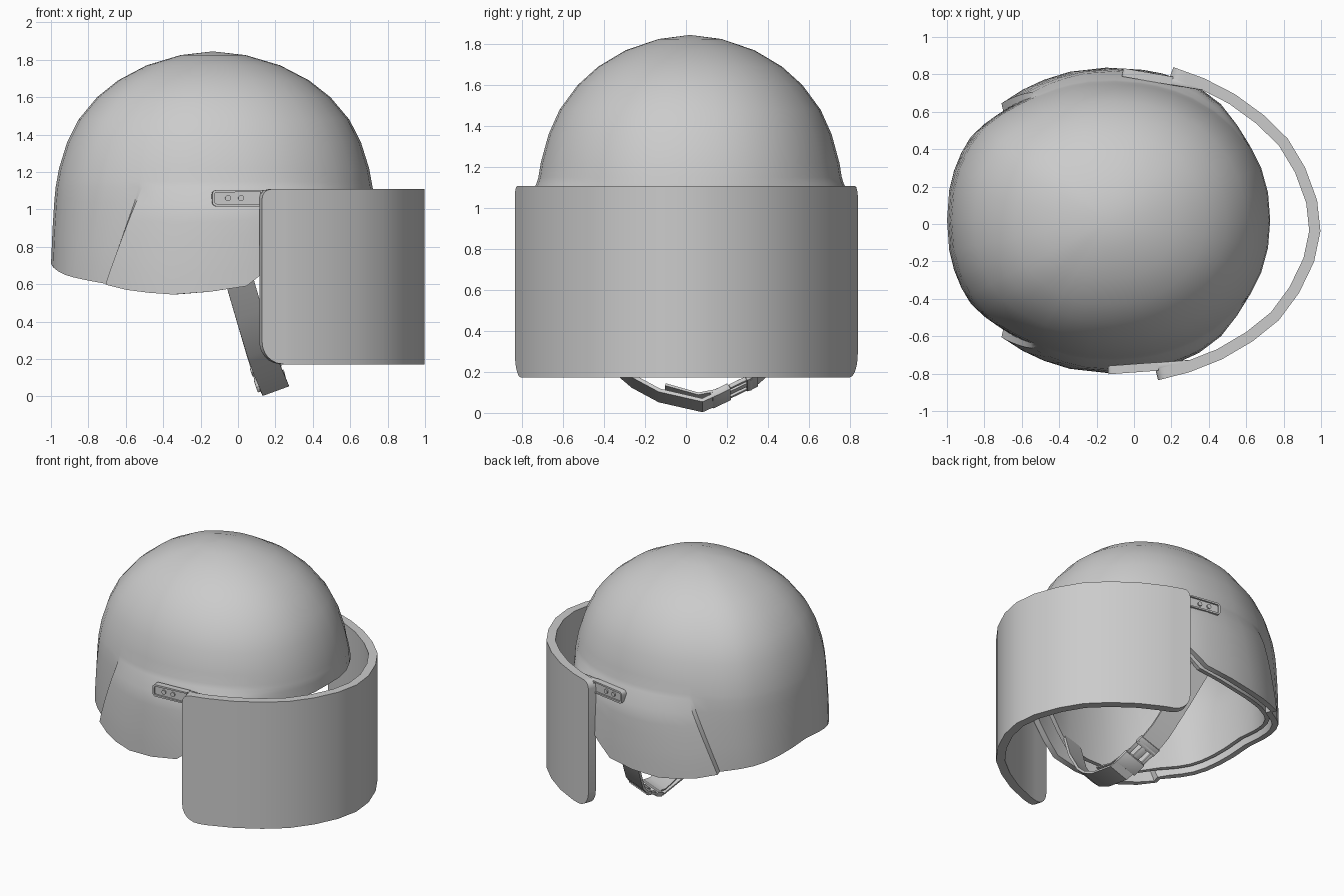
import bpy, bmesh, math
from mathutils import Vector, Matrix

if "Cube" in bpy.data.objects:
    bpy.data.objects.remove(bpy.data.objects["Cube"])

CY = 0.02                                   # helmet centre line in y
# visor assembly sits slightly twisted on the helmet
TWIST = Matrix.Translation((0, CY - .01, 0)) @ Matrix.Rotation(math.radians(-2.8), 4, 'Z')


def lerp(table, x):
    if x <= table[0][0]:
        return table[0][1]
    for (a, va), (b, vb) in zip(table, table[1:]):
        if x <= b:
            return va + (vb - va) * (x - a) / (b - a)
    return table[-1][1]


def smooth(a, b, x):
    t = max(0, min(1, (x - a) / (b - a)))
    return t * t * (3 - 2 * t)


def make(name, verts, faces, thick=0, offset=-1, bevel=0):
    me = bpy.data.meshes.new(name)
    me.from_pydata([tuple(v) for v in verts], [], faces)
    ob = bpy.data.objects.new(name, me)
    bpy.context.collection.objects.link(ob)
    return finish(ob, thick, offset, bevel)


def finish(ob, thick=0, offset=-1, bevel=0):
    bpy.ops.object.select_all(action='DESELECT')
    bpy.context.view_layer.objects.active = ob
    ob.select_set(True)
    if thick:
        m = ob.modifiers.new("solid", 'SOLIDIFY')
        m.thickness, m.offset = thick, offset
        bpy.ops.object.modifier_apply(modifier=m.name)
    if bevel:
        m = ob.modifiers.new("bevel", 'BEVEL')
        m.width, m.segments = bevel, 2
        bpy.ops.object.modifier_apply(modifier=m.name)
    bpy.ops.object.shade_smooth_by_angle(angle=math.radians(32))
    return ob


def box(name, size, mat, recess=False, bevel=0):
    bm = bmesh.new()
    bmesh.ops.create_cube(bm, size=1, matrix=Matrix.Diagonal((*size, 1)))
    if recess:                               # sunken panel on the +y face
        back = [e for e in bm.edges if all(v.co.x < 0 for v in e.verts)
                and abs(e.verts[0].co.y - e.verts[1].co.y) > .01]
        bmesh.ops.bevel(bm, geom=back, offset=.022, segments=3, profile=.5, affect='EDGES')
        bm.normal_update()
        f = [f for f in bm.faces if f.normal.y > 0.9]
        bmesh.ops.inset_region(bm, faces=f, thickness=0.014)
        inner = bmesh.ops.extrude_discrete_faces(bm, faces=f)['faces']
        for g in inner:
            bmesh.ops.translate(bm, verts=g.verts, vec=(0, -0.012, 0))
    bm.transform(mat)
    bmesh.ops.recalc_face_normals(bm, faces=bm.faces)
    me = bpy.data.meshes.new(name)
    bm.to_mesh(me)
    bm.free()
    ob = bpy.data.objects.new(name, me)
    bpy.context.collection.objects.link(ob)
    return finish(ob, bevel=bevel)


# ---- helmet shell: dome with ear bulges and a swept rim ----
PROFILE = [(.5, 1.0), (.7, 1.0), (.9, .99), (1.1, .975), (1.22, .95), (1.36, .9), (1.48, .83),
           (1.6, .715), (1.69, .585), (1.77, .41), (1.825, .2), (1.845, 0)]
RIM = [(0, 1.02), (30, 1.0), (45, .95), (60, .83), (73, .68), (80, .59), (88, .56), (97, .545),
       (104, .555), (110, .57), (117, .6), (150, .65), (170, .69), (180, .71)]
HALF = [0, 10, 20, 30, 40, 50, 60, 67, 74, 80, 88, 97, 104, 110, 116.5, 118, 124, 132, 141, 150, 160, 170, 180]


def shell_point(ang, z, inset):
    a = abs(ang)
    low = max(0, min(1, (1.1 - z) / .5))
    height = 0 if inset else lerp([(90, .048), (117, .024 + .016 * low)], a)
    bulge = height * smooth(1.15, 1.0, z) * smooth(30, 60, a) * (a < 117)
    tent = lerp([(80, 0), (117, 1), (170, 0)], a)     # rear bulge edge leans back
    t = math.radians(a + 13 * low * tent)
    c, s = math.cos(t), math.sin(t)
    r = lerp(PROFILE, z)
    k = min(1, r * 4)
    e = lerp([(80, .93), (105, 1.0), (120, 1.0), (140, .9)], a)   # plan squareness
    c2 = math.copysign(abs(c) ** e, c)
    x = -.135 + c2 * (.88 if c > 0 else .865) * r + c * (bulge - inset * k)
    y = abs(s) ** e * .768 * r + s * (bulge - inset * k)
    return Vector((x, CY + math.copysign(y, ang), z - inset * smooth(1.0, 1.84, z)))


def shell(name, inset, lift, thick):
    cols = HALF + [-a for a in HALF[-2:0:-1]]
    zs = [1.825, 1.77, 1.69, 1.6, 1.48, 1.36, 1.22, 1.15]
    verts, faces, n = [shell_point(0, 1.845, inset)], [], len(cols)
    for row in range(len(zs) + 7):
        for a in cols:
            rim = lerp(RIM, abs(a)) + lift
            z = zs[row] if row < len(zs) else 1.12 + (rim - 1.12) * (row - len(zs)) / 6
            verts.append(shell_point(a, z, inset))
    for i in range(n):
        j = (i + 1) % n
        faces.append((0, 1 + i, 1 + j))
        for row in range(len(zs) + 6):
            p, q = 1 + row * n, 1 + (row + 1) * n
            faces.append((p + i, q + i, q + j, p + j))
    return make(name, verts, faces, thick)


shell("helmet_shell", 0, 0, .042)
shell("inner_liner", .06, .035, .03)

# ---- visor: curved plate with rounded end corners ----
half = [(.17, .838), (.335, .787), (.505, .71), (.665, .605), (.80, .485), (.90, .335), (.972, .165)]
path = [Vector((x, -y)) for x, y in half] + [Vector((.998, 0))] + [Vector(p) for p in half[::-1]]
cum = [0]
for a, b in zip(path, path[1:]):
    cum.append(cum[-1] + (b - a).length)
L = cum[-1]
ends = [.004, .015, .03, .05, .08, .12]
verts, faces = [], []
for s in sorted(cum + ends + [L - e for e in ends]):
    x = lerp(list(zip(cum, [p.x for p in path])), s)
    y = lerp(list(zip(cum, [p.y for p in path])), s)
    e = max(0, min(s, L - s))
    corner = lambda r: r - math.sqrt(max(0, r * r - max(0, r - e) ** 2))
    lo, hi = .172 + corner(.12), 1.108 - corner(.05)
    verts += [TWIST @ Vector((x, y, lo)), TWIST @ Vector((x, y, hi))]
for i in range(len(verts) // 2 - 1):
    faces.append((2 * i, 2 * i + 2, 2 * i + 3, 2 * i + 1))
make("visor", verts, faces, .06)

# ---- visor mounts: recessed plate, arm and two screws on each side ----
for side, tag in ((1, "left"), (-1, "right")):
    base = TWIST @ Matrix.Translation((-.1, .797 * side, 1.06)) @ Matrix.Rotation(math.radians(-7 * side), 4, 'Z')
    if side < 0:
        base = base @ Matrix.Diagonal((1, -1, 1, 1))
    box("mount_plate_" + tag, (.27, .045, .088), base @ Matrix.Translation((.135, 0, 0)), recess=True)
    box("mount_arm_" + tag, (.17, .035, .085), base @ Matrix.Translation((.35, -.005, 0)), bevel=.006)
    for k, t in enumerate((.085, .155)):
        bpy.ops.mesh.primitive_cylinder_add(vertices=12, radius=.016, depth=.012)
        ob = bpy.context.object
        ob.name = f"mount_screw_{tag}_{k}"
        ob.data.transform(base @ Matrix.Translation((t, .014, 0)) @ Matrix.Rotation(math.pi / 2, 4, 'X'))
        if side < 0:
            ob.data.flip_normals()
        finish(ob)

# ---- chin strap: ribbon hung from both sides ----
W = Vector((.94, 0, .34))


def ribbon(name, pts, width, thick):
    v, f = [], []
    for p in pts:
        v += [Vector(p) - W * width / 2, Vector(p) + W * width / 2]
    for i in range(len(pts) - 1):
        f.append((2 * i, 2 * i + 2, 2 * i + 3, 2 * i + 1))
    return make(name, v, f, thick, 0)


ribbon("chin_strap", [(-.01, -.66, .68), (.06, -.52, .44), (.12, -.36, .24), (.15, -.26, .155),
                      (.18, -.13, .085), (.2, .08, .037), (.185, .14, .065)], .15, .018)
ribbon("upper_strap", [(-.01, .70, .68), (.06, .56, .44), (.12, .42, .235), (.15, .31, .14)], .15, .018)
ribbon("strap_loop", [(.185, .14, .085), (.19, .06, .07), (.18, -.1, .115)], .14, .012)

# ---- buckle: two bodies joined by prongs, aligned to the strap ----
a, b = Vector((.18, .12, .06)), Vector((.145, .34, .165))
d = (b - a).normalized()
nrm = d.cross(W).normalized()
wid = nrm.cross(d)
frame = Matrix((d, wid, nrm)).transposed().to_4x4()
frame.translation = (a + b) / 2
for name, size, pos in (("buckle_socket", (.1, .165, .035), (-.07, 0, 0)),
                        ("buckle_plug", (.06, .165, .03), (.1, 0, 0)),
                        ("buckle_tongue", (.1, .05, .02), (.03, 0, 0)),
                        ("buckle_prong_a", (.1, .025, .022), (.03, .065, 0)),
                        ("buckle_prong_b", (.1, .025, .022), (.03, -.065, 0))):
    box(name, size, frame @ Matrix.Translation(pos), bevel=.005)
